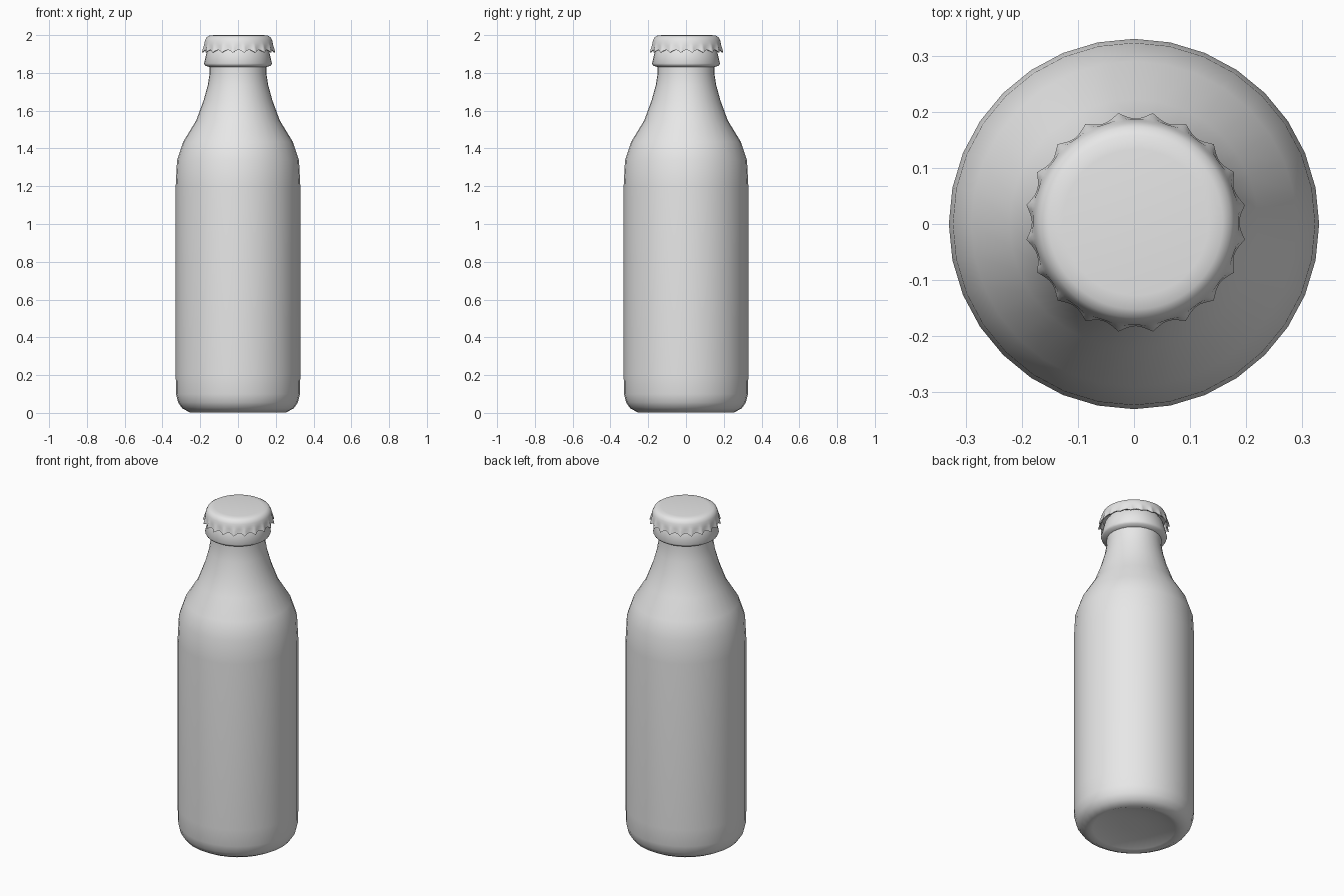
import bpy, bmesh, math

cube = bpy.data.objects.get("Cube")
if cube:
    bpy.data.objects.remove(cube, do_unlink=True)


def make_material(name, value):
    mat = bpy.data.materials.new(name)
    mat.use_nodes = True
    colour = (value, value, value, 1)
    mat.diffuse_color = colour
    mat.node_tree.nodes["Principled BSDF"].inputs["Base Color"].default_value = colour
    return mat


def lathe(name, profile, sides, mat, shape=lambda i, a, r, z: (r, z), angle=60):
    """Revolve (radius, height) points; a zero radius closes the end."""
    bm = bmesh.new()
    rings = []
    for i, (r, z) in enumerate(profile):
        if r == 0:
            rings.append([bm.verts.new((0, 0, z))] * sides)
            continue
        ring = []
        for s in range(sides):
            a = math.tau * s / sides
            rr, zz = shape(i, a, r, z)
            ring.append(bm.verts.new((rr * math.cos(a), rr * math.sin(a), zz)))
        rings.append(ring)
    for low, high in zip(rings, rings[1:]):
        for s in range(sides):
            t = (s + 1) % sides
            corners = [low[s], low[t], high[t], high[s]]
            bm.faces.new(list(dict.fromkeys(corners)))
    bmesh.ops.recalc_face_normals(bm, faces=bm.faces)
    mesh = bpy.data.meshes.new(name)
    bm.to_mesh(mesh)
    bm.free()
    mesh.materials.append(mat)
    obj = bpy.data.objects.new(name, mesh)
    bpy.context.collection.objects.link(obj)
    bpy.ops.object.select_all(action="DESELECT")
    obj.select_set(True)
    bpy.context.view_layer.objects.active = obj
    bpy.ops.object.shade_smooth_by_angle(angle=math.radians(angle))
    return obj


grey = make_material("plain grey", 0.8)

# Bottle: recessed base, straight body, sloping shoulder, neck and lip
bottle_profile = [
    (0, 0.035), (0.066, 0.035), (0.16, 0.028), (0.225, 0.012), (0.255, 0.002),
    (0.296, 0.025), (0.317, 0.055), (0.328, 0.1), (0.33, 0.2), (0.33, 1.2),
    (0.323, 1.338), (0.29, 1.436), (0.222, 1.547), (0.182, 1.655),
    (0.16, 1.735), (0.151, 1.79), (0.15, 1.83), (0.174, 1.838),
    (0.18, 1.85), (0.168, 1.9), (0.16, 1.93), (0.14, 1.96), (0, 1.96),
]
lathe("bottle", bottle_profile, 32, grey)

# Crown cap: smooth top and a skirt whose crimps deepen towards its rim
CRIMPS = 20
CRIMP_DEPTH = [0, 0.003, 0.008, 0.012, 0.012, 0]


def crimp(i, a, r, z):
    depth = CRIMP_DEPTH[max(0, min(i - 5, 5))]
    valley = abs(math.cos(a * CRIMPS / 2))
    lift = 0.014 * valley if i in (8, 9) else 0
    return r - depth * valley, z + lift


cap_profile = [
    (0, 2.0), (0.13, 2.0), (0.155, 1.997), (0.17, 1.988), (0.178, 1.972),
    (0.181, 1.958), (0.186, 1.945), (0.191, 1.93), (0.197, 1.907),
    (0.19, 1.907), (0.172, 1.955), (0, 1.97),
]
cap = lathe("crown_cap", cap_profile, CRIMPS * 8, grey, crimp)
cap.location = (0.003, 0.003, 0)
